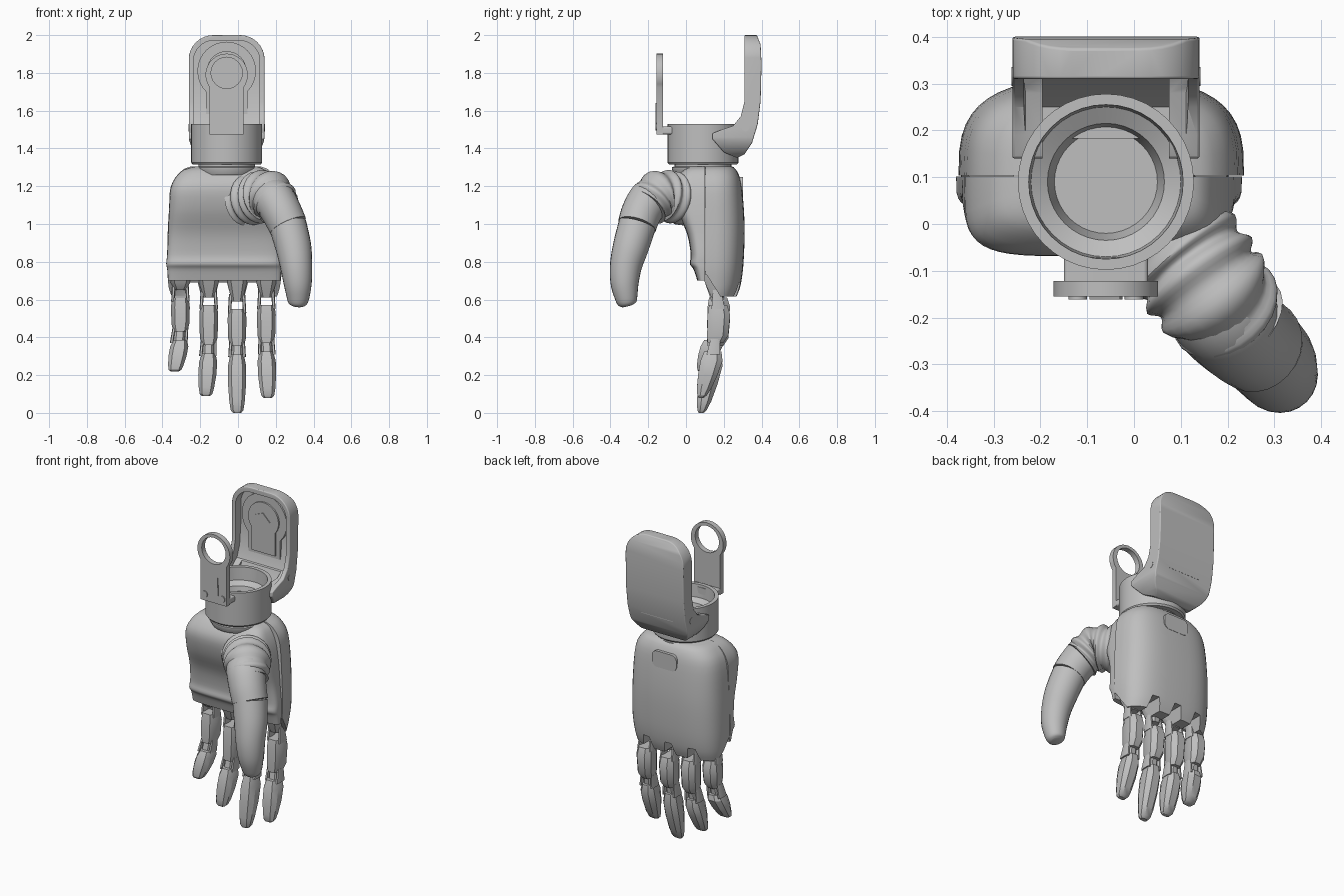
import bpy, bmesh, math
from mathutils import Vector

if "Cube" in bpy.data.objects:
    bpy.data.objects.remove(bpy.data.objects["Cube"])

grey = bpy.data.materials.new("matte_grey")
grey.use_nodes = True
grey.diffuse_color = (0.52, 0.52, 0.52, 1)
grey.node_tree.nodes["Principled BSDF"].inputs["Base Color"].default_value = (0.52, 0.52, 0.52, 1)
CX, CY = -0.06, 0.09          # wrist axis


def activate(ob):
    bpy.ops.object.select_all(action='DESELECT')
    ob.select_set(True)
    bpy.context.view_layer.objects.active = ob


def smooth(ob, angle=35):
    activate(ob)
    bpy.ops.object.shade_smooth_by_angle(angle=math.radians(angle))


def loft(name, rings, angle=35):
    """Skin a list of equal-length point rings and cap both ends."""
    bm = bmesh.new()
    vs = [[bm.verts.new(p) for p in r] for r in rings]
    n = len(rings[0])
    for a, b in zip(vs, vs[1:]):
        for i in range(n):
            bm.faces.new((a[i], a[(i + 1) % n], b[(i + 1) % n], b[i]))
    bm.faces.new(vs[0])
    bm.faces.new(vs[-1])
    bmesh.ops.recalc_face_normals(bm, faces=bm.faces)
    me = bpy.data.meshes.new(name)
    bm.to_mesh(me)
    bm.free()
    me.materials.append(grey)
    ob = bpy.data.objects.new(name, me)
    bpy.context.collection.objects.link(ob)
    smooth(ob, angle)
    return ob


def prism_x(name, yz, a, b):
    return loft(name, [[(x, y, z) for y, z in yz] for x in (a, b)])


def prism_y(name, xz, a, b):
    return loft(name, [[(x, y, z) for x, z in xz] for y in (a, b)])


def modify(ob, kind, **settings):
    m = ob.modifiers.new(kind.lower(), kind)
    for k, v in settings.items():
        setattr(m, k, v)
    activate(ob)
    bpy.ops.object.modifier_apply(modifier=m.name)


def boolean(ob, cutter, op):
    modify(ob, 'BOOLEAN', object=cutter, operation=op, solver='EXACT')
    bpy.data.objects.remove(cutter)


def arc(cx, cz, r, start, end, n=8):
    return [(cx + r * math.cos(math.radians(start + (end - start) * i / n)),
             cz + r * math.sin(math.radians(start + (end - start) * i / n))) for i in range(n + 1)]


def rounded(x0, x1, z0, z1, r):
    return (arc(x1 - r, z1 - r, r, 0, 90) + arc(x0 + r, z1 - r, r, 90, 180)
            + arc(x0 + r, z0 + r, r, 180, 270) + arc(x1 - r, z0 + r, r, 270, 360))


def lathe(name, profile, n=40):
    """Turn an (radius, z) profile round the wrist axis."""
    return loft(name, [[(CX + r * math.cos(math.tau * i / n), CY + r * math.sin(math.tau * i / n), z)
                        for i in range(n)] for r, z in profile])


def spline(keys, steps):
    """Catmull-Rom through vectors of any size."""
    pts = [keys[0]] + keys + [keys[-1]]
    out = []
    for a, b, c, d in zip(pts, pts[1:], pts[2:], pts[3:]):
        for s in range(steps):
            t = s / steps
            out.append([(2 * q + (r - p) * t + (2 * p - 5 * q + 4 * r - w) * t * t
                         + (3 * q - p - 3 * r + w) * t ** 3) / 2 for p, q, r, w in zip(a, b, c, d)])
    return out + [list(keys[-1])]


def tube(name, stations, n=24, angle=35):
    """Sweep circles of (x, y, z, radius) stations."""
    rings = []
    for i, s in enumerate(stations):
        lo, hi = stations[max(i - 1, 0)], stations[min(i + 1, len(stations) - 1)]
        t = (Vector(hi[:3]) - Vector(lo[:3])).normalized()
        u = t.cross(Vector((1, 1, 0))).normalized()
        v = t.cross(u)
        rings.append([Vector(s[:3]) + s[3] * (u * math.cos(math.tau * k / n) + v * math.sin(math.tau * k / n))
                      for k in range(n)])
    return loft(name, rings, angle)


# Palm: boxy front cushion and rounder back plate meet at a side seam
def palm_half(name, sections, e, seam):
    rings = []
    for z, x0, x1, y in spline(sections, 4):
        c, h = (x0 + x1) / 2, (x1 - x0) / 2
        ring = []
        for i in range(25):
            u, v = math.cos(math.pi * i / 24), max(math.sin(math.pi * i / 24), 0)
            ring.append((c + h * math.copysign(abs(u) ** e, u), seam + (y - seam) * v ** e, z))
        rings.append(ring)
    return loft(name, rings, 40)


palm_half("palm_front", [
    (1.305, -.22, .10, .03), (1.28, -.30, .15, -.02), (1.2, -.355, .19, -.068), (1.08, -.365, .21, -.05),
    (.95, -.37, .22, .005), (.84, -.375, .23, .025), (.79, -.38, .23, .02), (.76, -.375, .23, .04),
    (.7, -.37, .225, .06)], .42, .101)
back = palm_half("palm_back_plate", [
    (1.305, -.25, .12, .24), (1.28, -.30, .17, .27), (1.2, -.35, .215, .295), (1.0, -.37, .23, .31),
    (.8, -.375, .235, .305), (.68, -.37, .225, .29), (.615, -.36, .215, .268)], .65, .104)
for x in (-.235, -.08, .075):
    notch = [(x - .05, .58), (x + .05, .58), (x + .022, .69), (x - .022, .69)]
    boolean(back, prism_y("notch", notch, 0, .5), 'DIFFERENCE')
boolean(back, prism_x("slant", [(.05, .73), (.05, .5), (.18, .5), (.18, .62), (.11, .73)], -.5, .5), 'DIFFERENCE')
smooth(back, 40)
prism_y("back_pad", rounded(CX - .085, CX + .085, 1.15, 1.25, .035), .27, .302)

# Wrist: neck and hollow cup with an inner ledge
lathe("wrist_neck", [(.15, 1.26), (.165, 1.29), (.165, 1.30), (.15, 1.305), (.15, 1.33)])
lathe("wrist_cup", [(.18, 1.315), (.188, 1.325), (.188, 1.53), (.165, 1.53), (.16, 1.45),
                    (.125, 1.43), (.11, 1.37), (.01, 1.37)])

# Rear shield: side profile trimmed to a rounded outline, then hollowed
profile = [(.31, 2.0), (.375, 2.0), (.395, 1.95), (.4, 1.85), (.395, 1.65), (.38, 1.53), (.35, 1.43), (.31, 1.37),
           (.27, 1.35), (.2, 1.38), (.14, 1.45), (.14, 1.48), (.19, 1.5), (.25, 1.52), (.29, 1.57), (.31, 1.65)]
hollow = [(.1, 1.5), (.28, 1.5), (.325, 1.53), (.352, 1.6), (.365, 1.75), (.365, 1.97), (.1, 1.97)]
channel = [(.1, 1.4), (.25, 1.4), (.29, 1.45), (.345, 1.6), (.1, 1.65)]


def curved_block(name, yz, x0, x1, z0, z1, r):
    ob = prism_x(name, yz, x0, x1)
    boolean(ob, prism_y("trim", rounded(x0 - .001, x1 + .001, z0, z1, r), -.1, .6), 'INTERSECT')
    return ob


shield = curved_block("rear_shield", profile, -.26, .14, 1.34, 2.0, .13)
modify(shield, 'BEVEL', width=.016, segments=3, limit_method='ANGLE', angle_limit=math.radians(45))
boolean(shield, curved_block("hollow", hollow, -.235, .115, 1.42, 1.972, .11), 'DIFFERENCE')
boolean(shield, prism_x("channel", channel, CX - .135, CX + .135), 'DIFFERENCE')
smooth(shield)


def keyhole(r, half, bottom, cz=1.81):
    a = math.degrees(math.acos(half / r))
    return [(CX - half, bottom), (CX + half, bottom)] + arc(CX, cz, r, -a, 180 + a, 24)


prism_y("shield_inlay", keyhole(.155, .11, 1.5), .345, .372)
prism_y("shield_inlay_step", keyhole(.105, .08, 1.6), .335, .35)
prism_y("shield_emblem", [(CX - .05, 1.83), (CX, 1.85), (CX + .05, 1.8), (CX, 1.77), (CX - .04, 1.78)], .33, .337)
for side, x in (("left", .14), ("right", -.26)):
    prism_x("pivot_pin_" + side, arc(.315, 1.51, .02, 0, 337.5, 15), x - .002, x + .002)

# Front bracket: ringed plate, foot, bolts and ribs
bracket = prism_y("front_bracket", keyhole(.112, .09, 1.475, 1.79), -.155, -.122)
boolean(bracket, prism_y("hole", arc(CX, 1.80, .083, 0, 345, 23), -.3, .1), 'DIFFERENCE')
smooth(bracket)
prism_y("bracket_foot", rounded(CX - .09, CX + .09, 1.475, 1.515, .01), -.13, -.07)
for x in (CX - .06, CX + .06):
    prism_y("bracket_bolt", arc(x, 1.515, .02, 0, 330, 11), -.161, -.15)
prism_y("bracket_rib", [(CX - .035, 1.53), (CX + .035, 1.53), (CX + .03, 1.64), (CX + .01, 1.61)], -.161, -.15)

# Thumb: ribbed sleeve and curved outer shell
path = spline([(.03, .02, 1.12, .125), (.108, -.068, 1.14, .13), (.168, -.148, 1.15, .126),
               (.215, -.205, 1.09, .108)], 16)
tube("thumb_sleeve", [(x, y, z, r + .009 * math.cos(i * math.tau / 8)) for i, (x, y, z, r) in enumerate(path)],
     angle=50)
tube("thumb_base", spline([(.16, -.15, 1.145, .108), (.193, -.195, 1.125, .112), (.232, -.236, 1.06, .107),
                           (.265, -.26, .99, .103)], 5))
tube("thumb_tip", spline([(.263, -.258, .995, .1), (.293, -.292, .88, .095), (.308, -.318, .78, .085),
                          (.316, -.325, .69, .075), (.318, -.318, .62, .062), (.316, -.311, .58, .05),
                          (.315, -.308, .567, .03)], 4))


# Fingers: knuckle, forked first link, hinge and tapered tip
def link(name, sections):
    rings = []
    for x, y, z, w, d in sections:
        rings.append([(x + w * a, y + d * b, z) for a, b in
                      ((-.6, -1), (.6, -1), (1, -.4), (1, .5), (.5, 1), (-.5, 1), (-1, .5), (-1, -.4))])
    return loft(name, rings, 30)


def finger(name, x, gap, mid, tip, lean):
    link(name + "_knuckle", [(x, .155, .75, .06, .075), (x, .16, .69, .052, .06),
                             (x, .165, gap + .03, .028, .03)])
    for s in (-1, 1):
        link(name + "_fork", [(x + s * .034, .165, gap + .07, .009, .022), (x + s * .04, .17, gap - .03, .009, .035)])
    link(name + "_first_link", [(x, .17, gap - .01, .044, .048), (x, .174, gap - .06, .05, .06),
                                (x, .168, mid + .05, .047, .056), (x, .155, mid + .01, .036, .042)])
    link(name + "_hinge", [(x, .155, mid + .03, .028, .026), (x + lean * .3, .14, mid - .06, .03, .028)])
    for s in (-1, 1):
        link(name + "_hinge_cheek", [(x + s * .034, .155, mid + .03, .008, .025),
                                     (x + lean * .3 + s * .038, .145, mid - .05, .009, .036)])
    top = mid - .035
    rows = [(0, .142, .036, .046), (.2, .135, .048, .058), (.5, .116, .048, .052), (.8, .096, .041, .038),
            (.95, .085, .034, .025), (1, .08, .022, .013)]
    link(name + "_tip", [(x + lean * t, y, top + (tip - top) * t, w, d) for t, y, w, d in rows])


finger("little_finger", -.305, .62, .42, .22, -.03)
finger("ring_finger", -.155, .58, .35, .09, -.015)
finger("middle_finger", -.005, .56, .345, 0, 0)
finger("index_finger", .15, .58, .36, .08, .008)
